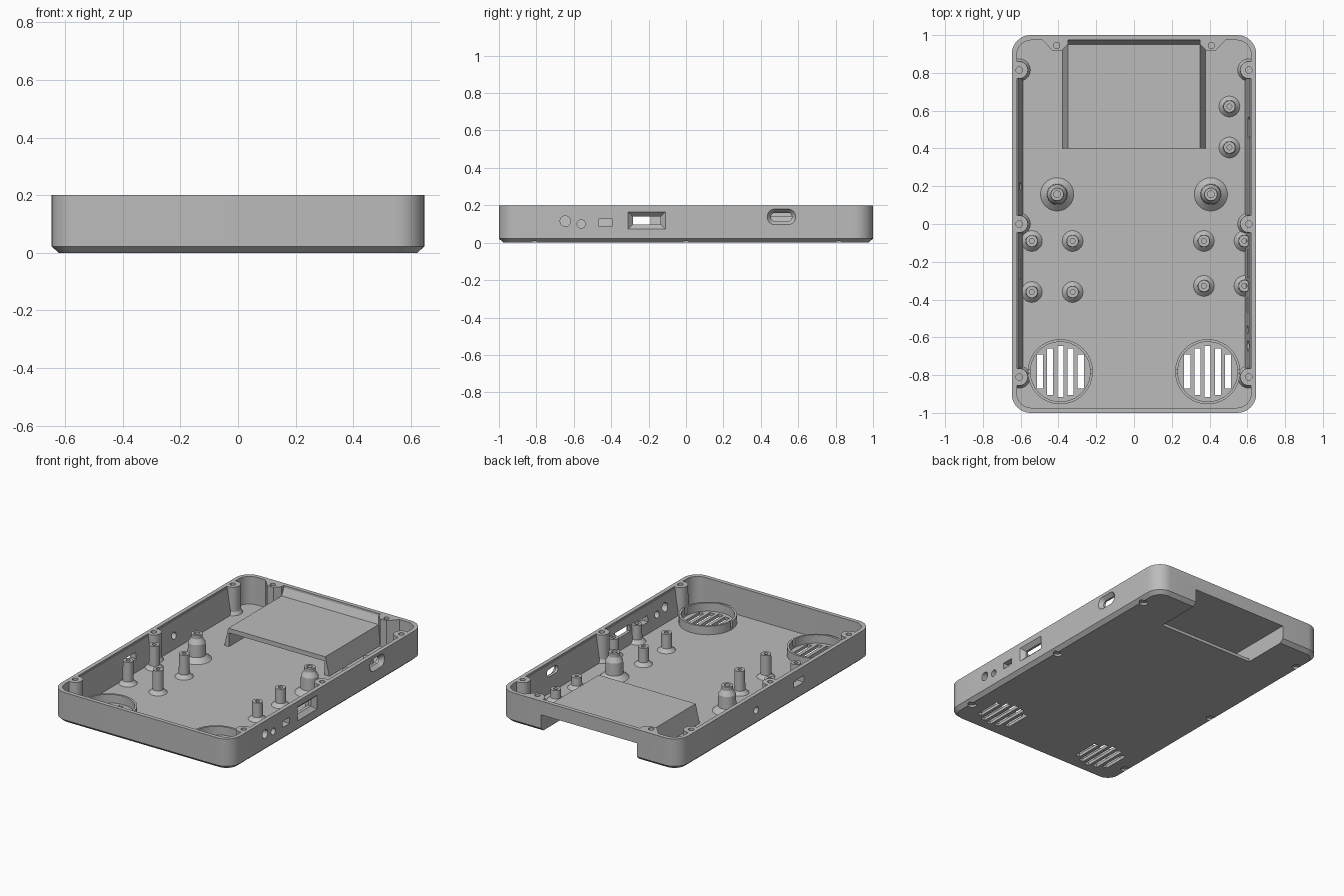
import bpy, bmesh, math
from mathutils import Matrix

cube = bpy.data.objects.get("Cube")
if cube:
    bpy.data.objects.remove(cube, do_unlink=True)

gray = bpy.data.materials.new("case gray")
gray.use_nodes = True
COLOR = (0.5, 0.5, 0.5, 1)
gray.diffuse_color = COLOR
gray.node_tree.nodes["Principled BSDF"].inputs["Base Color"].default_value = COLOR

FLOOR, RIM = 0.02, 0.2
HX, HY = 0.647, 1.0


def make(name, bm):
    bmesh.ops.recalc_face_normals(bm, faces=bm.faces)
    me = bpy.data.meshes.new(name)
    bm.to_mesh(me)
    bm.free()
    me.materials.append(gray)
    ob = bpy.data.objects.new(name, me)
    bpy.context.collection.objects.link(ob)
    return ob


def loft(name, loops):
    """Solid skinned through matching point loops, capped at both ends."""
    bm = bmesh.new()
    rings = [[bm.verts.new(p) for p in loop] for loop in loops]
    n = len(rings[0])
    for a, b in zip(rings, rings[1:]):
        for i in range(n):
            j = (i + 1) % n
            bm.faces.new((a[i], a[j], b[j], b[i]))
    bm.faces.new(rings[0][::-1])
    bm.faces.new(rings[-1])
    return make(name, bm)


def rounded(hx, hy, r, n=10):
    """Rounded rectangle outline."""
    pts = []
    for k, (sx, sy) in enumerate(((1, 1), (-1, 1), (-1, -1), (1, -1))):
        for i in range(n + 1):
            a = math.pi / 2 * (k + i / n)
            pts.append((sx * (hx - r) + r * math.cos(a), sy * (hy - r) + r * math.sin(a)))
    return pts


def prism_z(name, pts, z0, z1):
    return loft(name, [[(x, y, z) for x, y in pts] for z in (z0, z1)])


def prism_y(name, pts, y0, y1):
    return loft(name, [[(x, y, z) for x, z in pts] for y in (y0, y1)])


def box(x0, x1, y0, y1, z0, z1, name="cutter"):
    return prism_z(name, [(x0, y0), (x1, y0), (x1, y1), (x0, y1)], z0, z1)


def side_loft(pts_a, xa, pts_b, xb):
    """Cutter running along x between two outlines in the side plane."""
    return loft("cutter", [[(xa, y, z) for y, z in pts_a], [(xb, y, z) for y, z in pts_b]])


def shifted(pts, y, z):
    return [(y + a, z + b) for a, b in pts]


def circle(r, n=24):
    return [(r * math.cos(i * math.tau / n), r * math.sin(i * math.tau / n)) for i in range(n)]


def rect(a, b):
    return [(-a, -b), (a, -b), (a, b), (-a, b)]


def lathe(name, profile, x, y, limit=None, closed=False, n=32):
    """Revolve (radius, height) points about a vertical axis."""
    bm = bmesh.new()
    vs = [bm.verts.new((r, 0, z)) for r, z in profile]
    edges = [bm.edges.new(p) for p in zip(vs, vs[1:])]
    if closed:
        edges.append(bm.edges.new((vs[-1], vs[0])))
    bmesh.ops.spin(bm, geom=vs + edges, cent=(0, 0, 0), axis=(0, 0, 1), angle=math.tau, steps=n)
    bmesh.ops.remove_doubles(bm, verts=bm.verts, dist=0.0001)
    bmesh.ops.transform(bm, matrix=Matrix.Translation((x, y, 0)), verts=bm.verts)
    if limit:
        for v in bm.verts:
            v.co.x = max(-limit, min(limit, v.co.x))
    return make(name, bm)


def cut(target, *cutters):
    bpy.context.view_layer.objects.active = target
    for c in cutters:
        m = target.modifiers.new("cut", "BOOLEAN")
        m.operation, m.solver, m.object = "DIFFERENCE", "EXACT", c
        bpy.ops.object.modifier_apply(modifier=m.name)
        bpy.data.objects.remove(c, do_unlink=True)


# Tray shell with chamfered underside
levels = ((0.024, 0), (0, 0.022), (0, RIM))
shell = loft("case_shell", [[(x, y, z) for x, y in rounded(HX - d, HY - d, 0.1 - d)]
                            for d, z in levels])
cut(shell, prism_z("cutter", rounded(0.62, 0.973, 0.075), FLOOR, 0.3))

# Slot under the rear cover, open through floor and back wall
cut(shell, box(-0.345, 0.345, 0.68, 1.1, -0.1, 0.11))

# Raised rear cover on sloping sides, with a ramp up to the back rim
prism_y("rear_cover", [(-0.38, 0.015), (-0.35, 0.14), (0.35, 0.14), (0.38, 0.015),
                       (0.345, 0.015), (0.345, 0.11), (-0.345, 0.11), (-0.345, 0.015)], 0.4, 0.98)
loft("cover_ramp", [[(x, 0.95, 0.13), (x, 0.95, 0.14), (x, 0.975, 0.19), (x, 0.985, 0.13)]
                    for x in (-0.35, 0.35)])

# Tapered rails stiffening the side walls
rails = {}
for s, side in ((-1, "right"), (1, "left")):
    for y0, y1, end in ((-0.78, -0.03, "front"), (0.03, 0.78, "back")):
        rails[side, end] = prism_y(f"{side}_{end}_rail",
                                   [(s * 0.63, 0.015), (s * 0.588, 0.015), (s * 0.615, 0.19),
                                    (s * 0.63, 0.19)], y0, y1)

# Openings in the left wall: two round, one small slot
for y, z, outline in ((-0.645, 0.115, circle(0.028)), (-0.56, 0.1, circle(0.022)),
                      (-0.43, 0.108, rect(0.037, 0.02))):
    for part in (shell, rails["left", "front"]):
        o = shifted(outline, y, z)
        cut(part, side_loft(o, 0.55, o, 0.7))

# Flared rectangular port and rounded port
for part, y, z, outer, inner in (
        ("front", -0.21, 0.118, rect(0.1, 0.046), rect(0.074, 0.021)),
        ("back", 0.51, 0.138, rounded(0.076, 0.042, 0.04), rounded(0.056, 0.022, 0.021))):
    for ob in (shell, rails["left", part]):
        o, i = shifted(outer, y, z), shifted(inner, y, z)
        cut(ob, side_loft(i, 0.55, i, 0.7), side_loft(i, 0.622, o, 0.6475))

# Openings in the right wall
for end, y, z, outline in (("front", -0.24, 0.118, rect(0.05, 0.021)),
                           ("back", 0.2, 0.1, circle(0.022))):
    for ob in (shell, rails["right", end]):
        o = shifted(outline, y, z)
        cut(ob, side_loft(o, -0.55, o, -0.7))

# Wall screw bosses, with holes in rim and underside
for s, side in ((-1, "right"), (1, "left")):
    for y, end in ((-0.81, "front"), (0, "middle"), (0.815, "back")):
        x = s * 0.608
        lathe(f"{side}_{end}_boss", [(0, 0.015), (0.062, 0.015), (0.048, 0.04), (0.046, RIM),
                                     (0.017, RIM), (0.017, 0.06), (0, 0.06)], x, y, 0.638)
        cut(shell, prism_z("cutter", shifted(circle(0.017), x, y), 0.06, 0.3),
            prism_z("cutter", shifted(circle(0.026), x, y), -0.1, 0.014))

    # Corner gusset beside the cover
    gusset = prism_z(f"{side}_back_gusset",
                     [(s * 0.49, 0.98), (s * 0.43, 0.915), (s * 0.385, 0.915),
                      (s * 0.35, 0.95), (s * 0.35, 0.98)], 0.015, RIM)
    cut(gusset, prism_z("cutter", shifted(circle(0.017), s * 0.41, 0.945), 0.1, 0.3))
    cut(gusset, box(-0.345, 0.345, 0.68, 1.1, -0.1, 0.11))

    # Large stepped post
    lathe(f"{side}_large_post", [(0, 0.015), (0.088, FLOOR), (0.055, 0.05), (0.052, 0.13),
                                 (0.034, 0.16), (0.034, 0.185), (0.018, 0.185), (0.018, 0.08),
                                 (0, 0.08)], s * 0.407, 0.157)

    # Speaker grille slots and collar
    cx, cy = s * 0.39, -0.782
    for k in range(-2, 3):
        x, h = cx + k * 0.054, (0.135, 0.122, 0.09)[abs(k)]
        cut(shell, box(x - 0.016, x + 0.016, cy - h, cy + h, -0.1, 0.1))
    collar = lathe(f"{side}_speaker_collar", [(0.158, 0.015), (0.172, 0.015), (0.172, 0.075),
                                              (0.158, 0.075)], cx, cy, closed=True, n=64)
    cut(collar, box(cx - 0.2, cx + 0.2, cy - 0.01, cy + 0.01, 0.03, 0.1))

# Small screw standoffs with flared feet: x, y, top height
posts = [(x, y, 0.17) for x in (-0.541, -0.325) for y in (-0.09, -0.36)]
posts += [(x, y, 0.135) for x in (0.37, 0.585) for y in (-0.09, -0.328)]
posts += [(0.505, y, 0.095) for y in (0.405, 0.622)]
for i, (x, y, top) in enumerate(posts):
    lathe(f"standoff_{i + 1}", [(0, 0.015), (0.055, FLOOR), (0.033, 0.042), (0.031, top),
                                (0.013, top), (0.013, 0.05), (0, 0.05)], x, y, 0.64)

# Smooth the curved surfaces, keep edges sharp
for ob in bpy.context.collection.objects:
    if ob.type == "MESH" and gray.name in ob.data.materials:
        bpy.ops.object.select_all(action="DESELECT")
        ob.select_set(True)
        bpy.context.view_layer.objects.active = ob
        bpy.ops.object.shade_smooth_by_angle(angle=math.radians(25))
